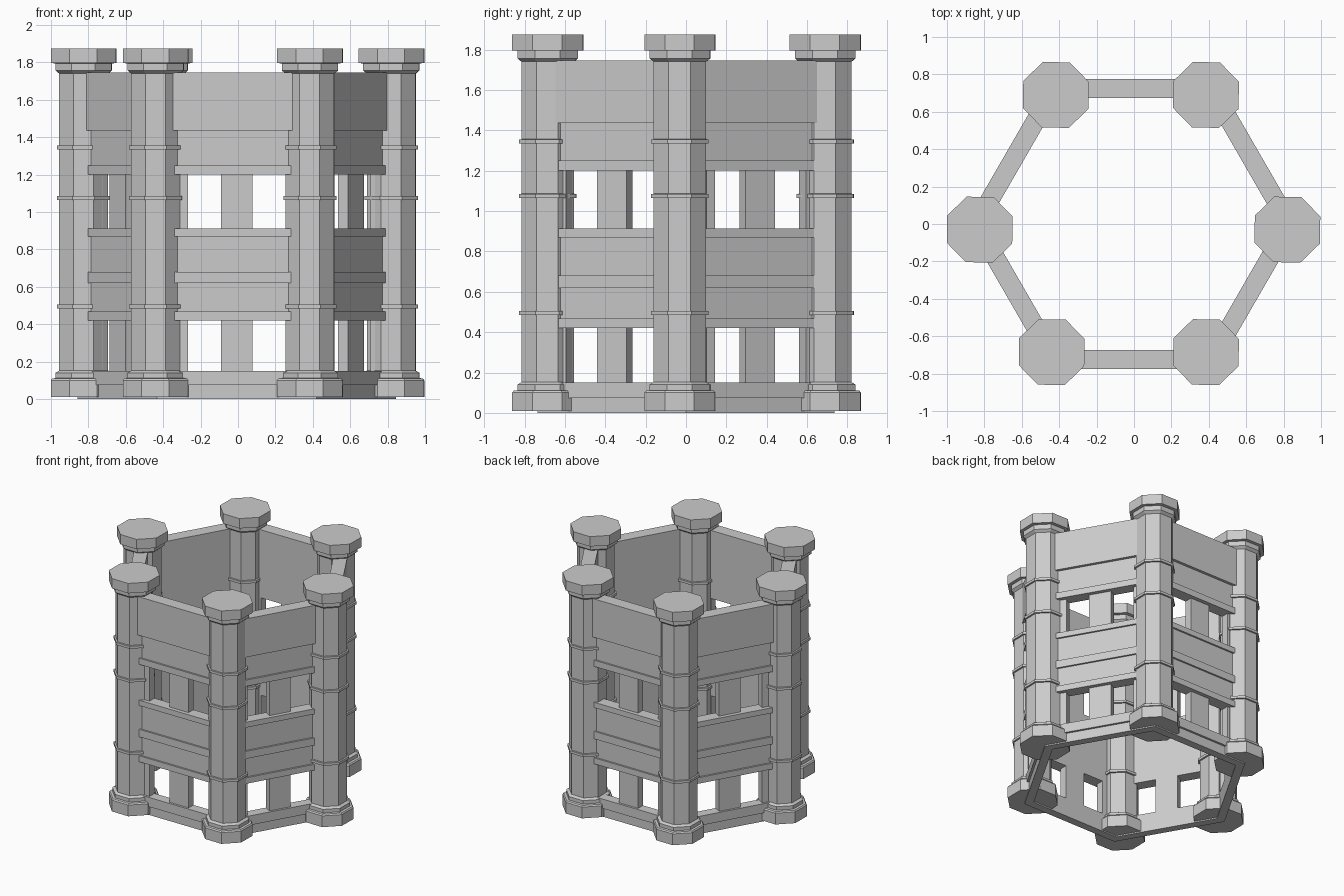
import bpy, bmesh
from math import cos, sin, tan, pi, radians

if "Cube" in bpy.data.objects:
    bpy.data.objects.remove(bpy.data.objects["Cube"])

CX = -0.007          # plan centre of the wall hexagon
INNER = 0.675        # inner wall distance
T30 = tan(pi / 6)


def finish(bm, name):
    bmesh.ops.recalc_face_normals(bm, faces=bm.faces)
    me = bpy.data.meshes.new(name)
    bm.to_mesh(me)
    bm.free()
    ob = bpy.data.objects.new(name, me)
    bpy.context.collection.objects.link(ob)
    return ob


def hexagon(apothem):
    r = apothem / cos(pi / 6)
    return [(CX + r * cos(k * pi / 3), r * sin(k * pi / 3)) for k in range(6)]


def hex_ring(name, outer, z0, z1):
    bm = bmesh.new()
    loops = [[bm.verts.new((x, y, z)) for x, y in hexagon(a)]
             for a, z in ((INNER, z0), (outer, z0), (outer, z1), (INNER, z1))]
    for i in range(4):
        a, b = loops[i], loops[(i + 1) % 4]
        for k in range(6):
            j = (k + 1) % 6
            bm.faces.new((a[k], a[j], b[j], b[k]))
    return finish(bm, name)


def wall_prism(bm, angle, plan, z0, z1):
    # plan points are (distance along wall, distance from centre)
    def place(u, d, z):
        return bm.verts.new((CX + d * cos(angle) - u * sin(angle),
                             d * sin(angle) + u * cos(angle), z))
    lo = [place(u, d, z0) for u, d in plan]
    hi = [place(u, d, z1) for u, d in plan]
    bm.faces.new(lo)
    bm.faces.new(hi)
    n = len(plan)
    for i in range(n):
        j = (i + 1) % n
        bm.faces.new((lo[i], lo[j], hi[j], hi[i]))


def window_storey(name, z0, z1, outer=0.737):
    bm = bmesh.new()
    for k in range(6):
        ang = radians(30 + 60 * k)
        # middle pier
        wall_prism(bm, ang, [(-.085, INNER), (.085, INNER), (.085, outer), (-.085, outer)], z0, z1)
        # mitred jambs beside the columns
        for s in (-1, 1):
            wall_prism(bm, ang, [(s * .26, INNER), (s * INNER * T30, INNER),
                                 (s * outer * T30, outer), (s * .26, outer)], z0, z1)
    return finish(bm, name)


def column(name, x, y):
    # (half width across flats, height)
    profile = [(.175, .01), (.175, .10), (.168, .11), (.15, .112), (.15, .14), (.13, .152)]
    for z in (.495, 1.075, 1.345):
        profile += [(.13, z - .011), (.142, z - .010), (.142, z + .010), (.13, z + .011)]
    profile += [(.13, 1.74), (.15, 1.757), (.15, 1.795), (.175, 1.796), (.175, 1.875)]
    bm = bmesh.new()
    loops = []
    for h, z in profile:
        r = h / cos(pi / 8)
        loops.append([bm.verts.new((x + r * cos(pi / 8 + k * pi / 4 - .015),
                                    y + r * sin(pi / 8 + k * pi / 4 - .015), z)) for k in range(8)])
    for a, b in zip(loops, loops[1:]):
        for k in range(8):
            j = (k + 1) % 8
            bm.faces.new((a[k], a[j], b[j], b[k]))
    bm.faces.new(loops[0])
    bm.faces.new(loops[-1])
    return finish(bm, name)


# Solid wall courses: name, outer distance, bottom, top
courses = [
    ("wall_footing", .737, 0, .075),
    ("window_sill_lower", .754, .075, .15),
    ("band_lower", .768, .42, .468),
    ("panel_lower", .754, .468, .62),
    ("band_middle", .768, .62, .68),
    ("panel_middle", .754, .68, .87),
    ("band_upper_sill", .768, .87, .913),
    ("band_upper_lintel", .768, 1.20, 1.25),
    ("panel_upper", .754, 1.25, 1.437),
    ("parapet", .776, 1.437, 1.745),
]
for c in courses:
    hex_ring(*c)

# Window storeys with piers
window_storey("lower_window_piers", .15, .42)
window_storey("upper_window_piers", .913, 1.20)

# Corner columns
for i, (x, y) in enumerate([(.82, -.03), (.385, .69), (-.418, .69),
                            (-.825, -.03), (-.44, -.685), (.385, -.685)]):
    column(f"corner_column_{i + 1}", x, y)
